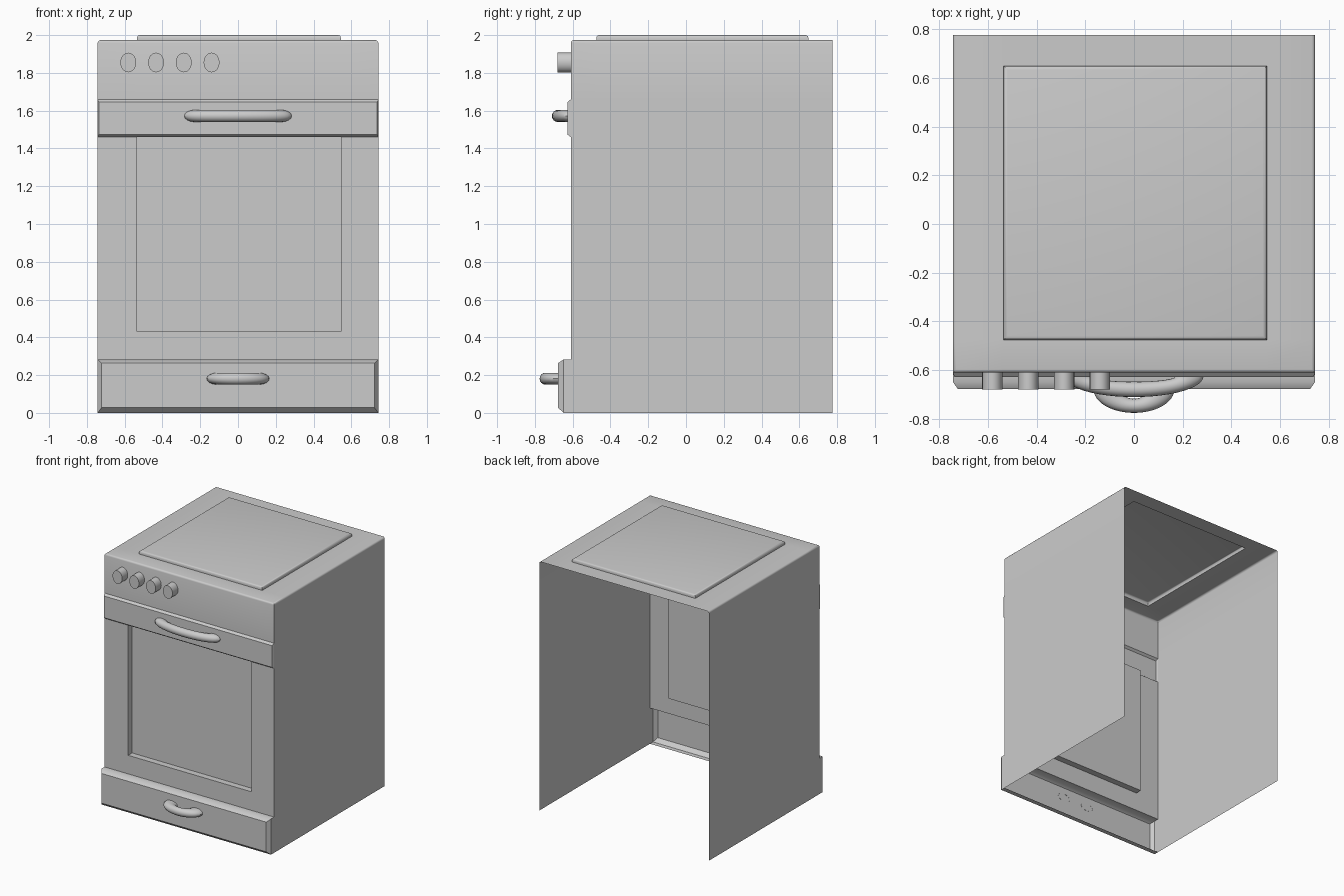
import bpy, bmesh
from math import sin, cos, pi

if "Cube" in bpy.data.objects:
    bpy.data.objects.remove(bpy.data.objects["Cube"])

W, FRONT, BACK, TOP = 0.743, -0.61, 0.775, 1.973
WIN = (-0.535, 0.545)          # window and cooktop share the same width


def finish(name, bm):
    me = bpy.data.meshes.new(name)
    bm.to_mesh(me)
    bm.free()
    ob = bpy.data.objects.new(name, me)
    bpy.context.collection.objects.link(ob)
    bpy.ops.object.select_all(action='DESELECT')
    ob.select_set(True)
    bpy.context.view_layer.objects.active = ob
    bpy.ops.object.shade_smooth_by_angle(angle=0.6)
    return ob


def loft(name, rings, cap=True):
    """Skin a series of closed rings, optionally capping the last one."""
    bm = bmesh.new()
    rows = [[bm.verts.new(p) for p in r] for r in rings]
    n = len(rows[0])
    for a, b in zip(rows, rows[1:]):
        for i in range(n):
            j = (i + 1) % n
            bm.faces.new((a[i], a[j], b[j], b[i]))
    if cap:
        bm.faces.new(rows[-1])
    return finish(name, bm)


def front_rect(x0, x1, z0, z1, y):
    return [(x0, y, z0), (x1, y, z0), (x1, y, z1), (x0, y, z1)]


def top_rect(inset, z):
    x0, x1, y0, y1 = WIN[0] + inset, WIN[1] - inset, -0.475 + inset, 0.648 - inset
    return [(x0, y0, z), (x1, y0, z), (x1, y1, z), (x0, y1, z)]


def handle(name, y, z, outer, inner, h):
    """Crescent grip between an outer and an inner half ellipse."""
    rings = []
    for k in range(25):
        t = pi * k / 24
        ring = []
        for m in range(16):
            s = 2 * pi * m / 16
            f = (1 + cos(s)) / 2
            a = inner[0] + (outer[0] - inner[0]) * f
            b = inner[1] + (outer[1] - inner[1]) * f
            ring.append((a * cos(t), y - b * sin(t), z + h * sin(s)))
        rings.append(ring)
    return loft(name, rings, cap=False)


# Body shell: open at the back and bottom, top edges rounded
bm = bmesh.new()
bmesh.ops.create_cube(bm, size=1)
for v in bm.verts:
    v.co.x *= 2 * W
    v.co.y = FRONT if v.co.y < 0 else BACK
    v.co.z = 0 if v.co.z < 0 else TOP
bm.normal_update()
gone = [f for f in bm.faces if f.normal.z < -0.5 or f.normal.y > 0.5]
bmesh.ops.delete(bm, geom=gone, context='FACES')
edges = [e for e in bm.edges if all(v.co.z > 1 for v in e.verts)
         and any(v.co.y < 0 for v in e.verts)]
bmesh.ops.bevel(bm, geom=edges, offset=0.014, segments=3, profile=0.5, affect='EDGES')
# cut openings for the drawer, window, band and cooktop
cuts = [((0, 0, z), (0, 0, 1)) for z in (0.283, 0.43, 1.46, 1.66)]
cuts += [((x, 0, 0), (1, 0, 0)) for x in WIN]
cuts += [((0, y, 0), (0, 1, 0)) for y in (-0.475, 0.648)]
for co, no in cuts:
    bmesh.ops.bisect_plane(bm, geom=bm.verts[:] + bm.edges[:] + bm.faces[:],
                           plane_co=co, plane_no=no)
bm.normal_update()
gone = []
for f in bm.faces:
    c, n = f.calc_center_median(), f.normal
    in_x = WIN[0] < c.x < WIN[1]
    if n.y < -0.99 and (c.z < 0.283 or 1.46 < c.z < 1.66 or (in_x and 0.43 < c.z < 1.46)):
        gone.append(f)
    elif n.z > 0.99 and in_x and -0.475 < c.y < 0.648:
        gone.append(f)
bmesh.ops.delete(bm, geom=gone, context='FACES')
finish("body_shell", bm)

# Recessed oven window
loft("oven_window", [front_rect(*WIN, 0.43, 1.46, FRONT),
                     front_rect(*WIN, 0.43, 1.46, FRONT + 0.05)])

# Raised band above the door
loft("handle_band", [front_rect(-W, W, 1.46, 1.66, FRONT),
                     front_rect(-W + 0.006, W - 0.006, 1.473, 1.645, -0.627)])

# Bottom drawer with chamfered front
loft("drawer_front", [front_rect(-W, W, 0, 0.283, FRONT),
                      front_rect(-W, W, 0, 0.283, -0.648),
                      front_rect(-0.722, 0.722, 0.028, 0.263, -0.678)])

# Cooktop plate with rounded rim
loft("cooktop", [top_rect(0, TOP), top_rect(0, 1.985), top_rect(0.003, 1.994),
                 top_rect(0.008, 1.998), top_rect(0.016, 2.0)])

# Control knobs
for i in range(4):
    cx = -0.581 + 0.147 * i
    loft(f"knob_{i + 1}", [[(cx + 0.042 * cos(2 * pi * k / 24), y,
                             1.855 + 0.052 * sin(2 * pi * k / 24)) for k in range(24)]
                           for y in (FRONT, -0.68)])

# Door and drawer handles
handle("door_handle", -0.625, 1.572, (0.285, 0.085), (0.17, 0.022), 0.032)
handle("drawer_handle", -0.677, 0.181, (0.166, 0.098), (0.055, 0.04), 0.031)
